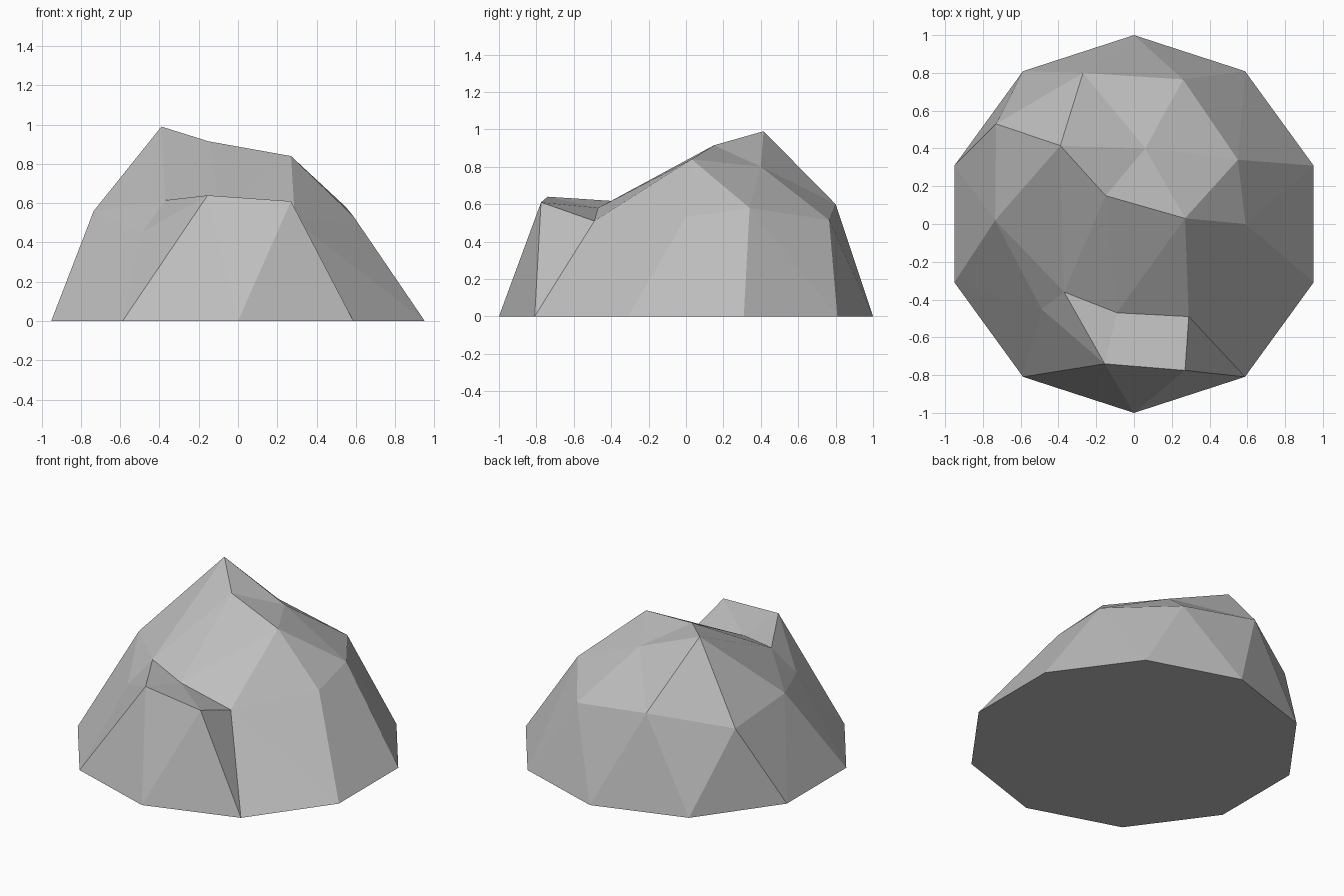
import bpy
import bmesh
import math

cube = bpy.data.objects.get("Cube")
if cube:
    bpy.data.objects.remove(cube, do_unlink=True)

# Chiselled corner positions, counter-clockwise from +x
SUMMIT = [(-0.15, 0.15, 0.915)]
CROWN = [(0.27, 0.03, 0.84), (0.06, 0.40, 0.80), (-0.39, 0.415, 0.99),
         (-0.37, -0.36, 0.615), (-0.09, -0.47, 0.58)]
SHOULDER = [(0.59, 0.0, 0.53), (0.55, 0.34, 0.58), (0.26, 0.765, 0.515),
            (-0.27, 0.80, 0.60), (-0.73, 0.53, 0.52), (-0.735, 0.02, 0.56),
            (-0.49, -0.45, 0.45), (-0.155, -0.74, 0.64), (0.27, -0.775, 0.61),
            (0.29, -0.49, 0.51)]


def ring_target(co, ring):
    """Pick the ring corner that lies at the same bearing as co."""
    step = math.tau / len(ring)
    return ring[round(math.atan2(co.y, co.x) / step) % len(ring)]


# Faceted dome: upper half of a coarse icosphere
bm = bmesh.new()
bmesh.ops.create_icosphere(bm, subdivisions=2, radius=1.0)
bmesh.ops.delete(bm, geom=[v for v in bm.verts if v.co.z < -0.1], context='VERTS')

# Move each level to its chiselled corners
for v in bm.verts:
    if v.co.z > 0.95:
        v.co = SUMMIT[0]
    elif v.co.z > 0.7:
        v.co = ring_target(v.co, CROWN)
    elif v.co.z > 0.2:
        v.co = ring_target(v.co, SHOULDER)
    else:
        v.co.z = 0.0

# Flat underside
rim = [e for e in bm.edges if e.is_boundary]
bmesh.ops.contextual_create(bm, geom=rim)
bmesh.ops.recalc_face_normals(bm, faces=bm.faces)
for f in bm.faces:
    f.smooth = False

mesh = bpy.data.meshes.new("rock")
bm.to_mesh(mesh)
bm.free()
rock = bpy.data.objects.new("rock", mesh)
bpy.context.collection.objects.link(rock)

# Stone colour
stone = bpy.data.materials.new("stone_grey")
stone.use_nodes = True
colour = (0.52, 0.52, 0.52, 1.0)
stone.diffuse_color = colour
stone.node_tree.nodes["Principled BSDF"].inputs["Base Color"].default_value = colour
mesh.materials.append(stone)
